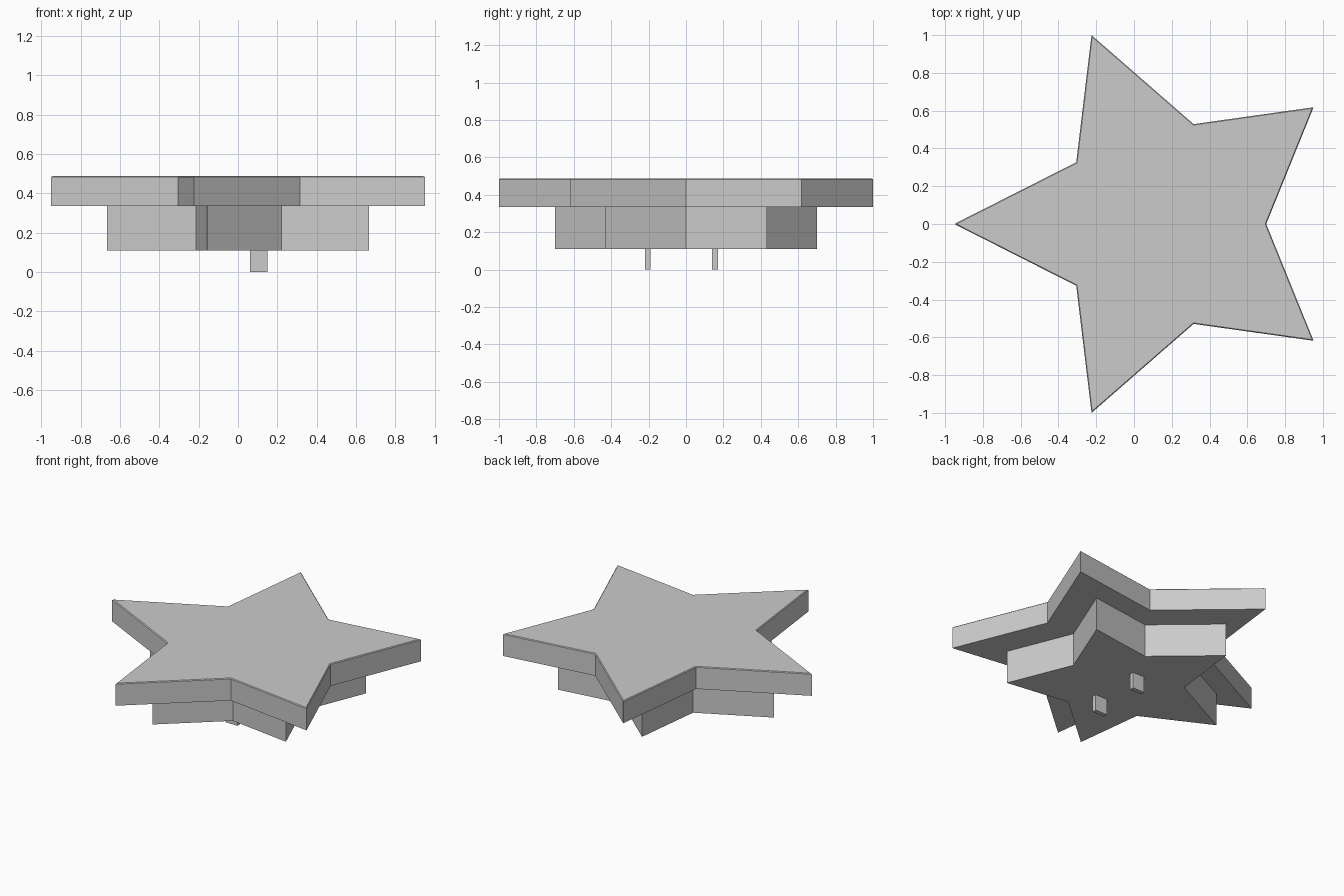
import bpy, bmesh, math

if "Cube" in bpy.data.objects:
    bpy.data.objects.remove(bpy.data.objects["Cube"])

# Star outline: five tips and five notches, pointing to -x
def star_outline(scale):
    pts = []
    for k in range(5):
        for cx, r, a in ((0.1, 1.0515, 36 + 72 * k), (0.144, 0.556, 72 + 72 * k)):
            t = math.radians(a)
            pts.append((scale * (cx + r * math.cos(t)), scale * r * math.sin(t)))
    return pts

# Extruded outline, optionally with a tiny chamfer round the top
def prism(name, pts, z0, z1, chamfer=0.0):
    bm = bmesh.new()
    base = bm.faces.new([bm.verts.new((x, y, z0)) for x, y in pts])
    ext = bmesh.ops.extrude_face_region(bm, geom=[base], use_keep_orig=True)
    for v in ext["geom"]:
        if isinstance(v, bmesh.types.BMVert):
            v.co.z = z1
    if chamfer:
        rim = [e for e in bm.edges if all(v.co.z == e.verts[0].co.z > (z0 + z1) / 2 for v in e.verts)]
        bmesh.ops.bevel(bm, geom=rim, offset=chamfer, segments=1, affect='EDGES')
    bmesh.ops.recalc_face_normals(bm, faces=bm.faces)
    mesh = bpy.data.meshes.new(name)
    bm.to_mesh(mesh)
    bm.free()
    obj = bpy.data.objects.new(name, mesh)
    bpy.context.collection.objects.link(obj)
    return obj

# Wide upper star and smaller lower star
prism("upper_star", star_outline(1.0), 0.335, 0.487, 0.005)
prism("lower_star", star_outline(0.7), 0.11, 0.335)

# Two small pins underneath
for name, y in (("front_pin", -0.205), ("back_pin", 0.155)):
    prism(name, [(0.06, y - 0.015), (0.15, y - 0.015),
                 (0.15, y + 0.015), (0.06, y + 0.015)], 0.0, 0.11)
